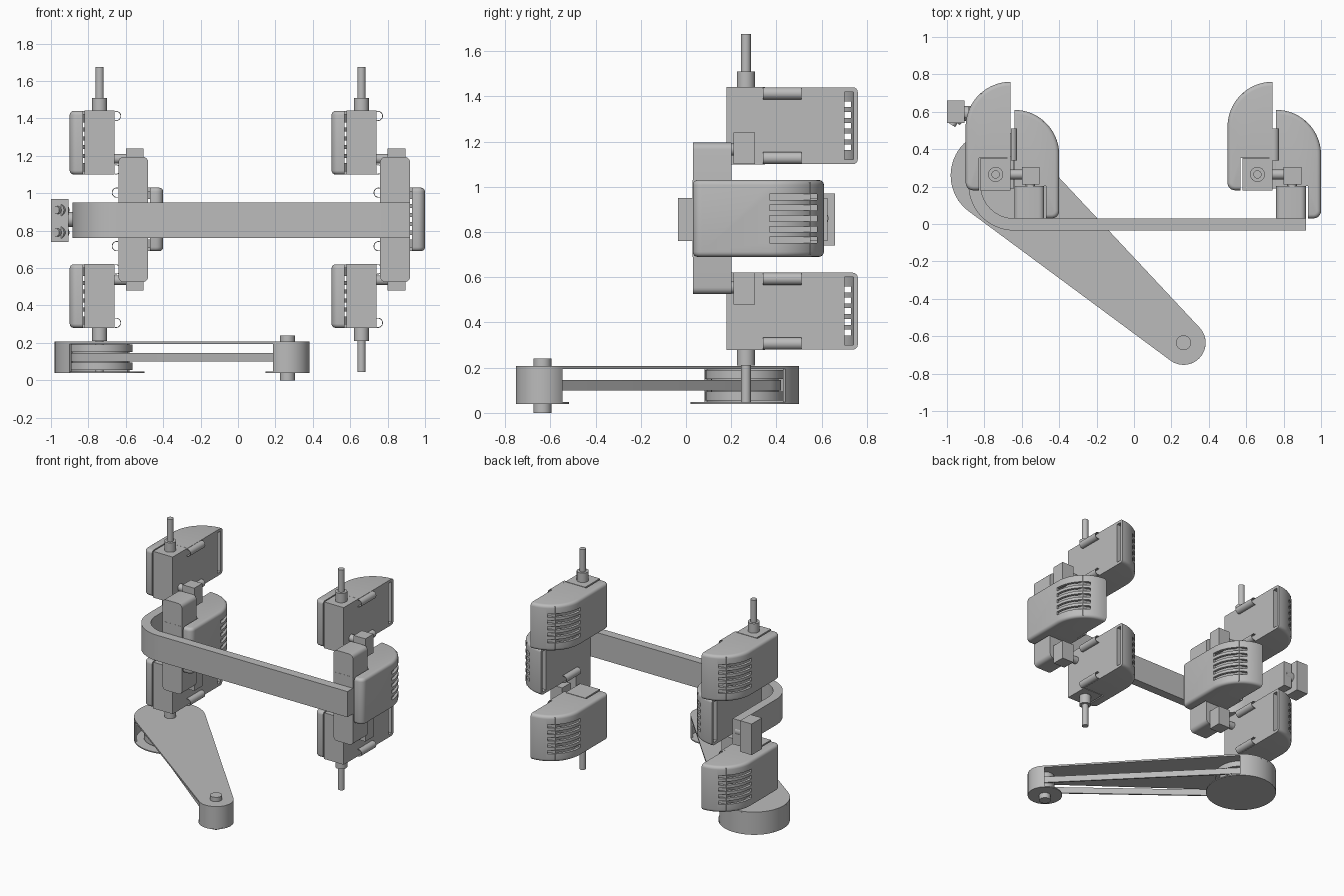
import bpy, bmesh, math
from math import pi, cos, sin
from mathutils import Vector, Matrix

cube = bpy.data.objects.get("Cube")
if cube:
    bpy.data.objects.remove(cube, do_unlink=True)

grey = bpy.data.materials.new("plain grey")
grey.use_nodes = True
grey.diffuse_color = (0.5, 0.5, 0.5, 1)
grey.node_tree.nodes["Principled BSDF"].inputs["Base Color"].default_value = (0.5, 0.5, 0.5, 1)


def place(name, mesh, matrix=None):
    ob = bpy.data.objects.new(name, mesh)
    bpy.context.scene.collection.objects.link(ob)
    if matrix:
        ob.matrix_world = matrix
    return ob


def finish(bm, name):
    bmesh.ops.recalc_face_normals(bm, faces=bm.faces)
    mesh = bpy.data.meshes.new(name)
    bm.to_mesh(mesh)
    bm.free()
    style(mesh)
    return mesh


def style(mesh):
    mesh.materials.clear()
    mesh.materials.append(grey)
    mesh.polygons.foreach_set("use_smooth", [True] * len(mesh.polygons))
    mesh.set_sharp_from_angle(angle=math.radians(32))


def prism(points, z0, z1):
    bm = bmesh.new()
    face = bm.faces.new([bm.verts.new((x, y, z0)) for x, y in points])
    geom = bmesh.ops.extrude_face_region(bm, geom=[face])["geom"]
    up = [g for g in geom if isinstance(g, bmesh.types.BMVert)]
    bmesh.ops.translate(bm, verts=up, vec=(0, 0, z1 - z0))
    return bm


def box(name, lo, hi, round_y=0):
    bm = prism([(lo[0], lo[1]), (hi[0], lo[1]), (hi[0], hi[1]), (lo[0], hi[1])], lo[2], hi[2])
    if round_y:
        along = [e for e in bm.edges if abs(e.verts[0].co.y - e.verts[1].co.y) > 0.01]
        bmesh.ops.bevel(bm, geom=along, offset=round_y, segments=5, profile=0.5, affect='EDGES')
    return finish(bm, name)


def rod(name, a, b, r):
    a, b = Vector(a), Vector(b)
    turn = (b - a).to_track_quat('Z', 'Y').to_matrix().to_4x4()
    bm = bmesh.new()
    bmesh.ops.create_cone(bm, cap_ends=True, segments=32, radius1=r, radius2=r,
                          depth=(b - a).length, matrix=Matrix.Translation((a + b) / 2) @ turn)
    return finish(bm, name)


def arc(cx, cy, r, a0, a1, n=16):
    return [(cx + r * cos(a0 + (a1 - a0) * i / n), cy + r * sin(a0 + (a1 - a0) * i / n))
            for i in range(n + 1)]


# ---- motor casing: hollow rounded shell, open on its flat side
def d_shape(inset, flat_x):
    r = 0.04 - inset / 2
    w = 0.24 - inset
    return ([(flat_x, inset)] + arc(w - r, inset + r, r, -pi / 2, 0, 6)
            + arc(0, 0.34, w, 0, pi / 2, 24) + ([(flat_x, 0.34 + w)] if flat_x else []))


bm = prism(d_shape(0, 0), -0.17, 0.17)
rim = [e for e in bm.edges
       if abs(e.verts[0].co.z - e.verts[1].co.z) < 1e-4
       and max(e.verts[0].co.x, e.verts[1].co.x) > 0.001]
bmesh.ops.bevel(bm, geom=rim, offset=0.022, segments=4, profile=0.5, affect='EDGES')
shell = place("shell_blank", finish(bm, "motor_casing"))

cutters = [finish(prism(d_shape(0.02, -0.02), -0.15, 0.15), "hollow"),
           box("gearbox_notch", (-0.02, -0.02, -0.2), (0.17, 0.173, 0.2))]
for i in range(-2, 3):
    z = i * 0.0475
    cutters.append(box("vent_slot", (0.02, 0.34, z - 0.013), (0.3, 0.55, z + 0.013)))
helpers = [shell]
for mesh in cutters:
    cutter = place("cutter", mesh)
    cutter.hide_render = True
    helpers.append(cutter)
    mod = shell.modifiers.new("cut", 'BOOLEAN')
    mod.operation = 'DIFFERENCE'
    mod.solver = 'EXACT'
    mod.object = cutter
deps = bpy.context.evaluated_depsgraph_get()
casing = bpy.data.meshes.new_from_object(shell.evaluated_get(deps))
style(casing)
for ob in helpers:
    bpy.data.objects.remove(ob, do_unlink=True)

# ---- other motor parts
core = box("motor_core", (0.002, 0.1, -0.16), (0.16, 0.52, 0.16))
lid = box("motor_lid", (0, 0.1, -0.167), (0.015, 0.52, 0.167))
gearbox = box("motor_gearbox", (0, -0.001, -0.171), (0.16, 0.17, 0.171))
clip_bm = prism(arc(-0.008, 0, 0.027, pi * 0.42, pi * 1.58)
                + arc(-0.008, 0, 0.023, pi * 1.58, pi * 0.42), -0.33, -0.16)
bmesh.ops.rotate(clip_bm, verts=clip_bm.verts, matrix=Matrix.Rotation(pi / 2, 3, 'X'))
clip = finish(clip_bm, "motor_clip")


def motor(name, matrix):
    for part, mesh in (("casing", casing), ("core", core), ("lid", lid), ("gearbox", gearbox)):
        place(f"{name}_{part}", mesh, matrix)
    for z in (-0.143, 0.143):
        place(f"{name}_clip", clip, matrix @ Matrix.Translation((0, 0, z)))


# ---- joint clusters: three motors, bracket, couplings and shafts
MID = 0.86
bracket = box("bracket", (0, 0, -0.335), (0.16, 0.172, 0.335), 0.03)
turned = Matrix.Rotation(pi, 4, 'Y')
for side, x in (("right", -0.64), ("left", 0.76)):
    base = Matrix.Translation((x, 0.03, MID))
    motor(f"{side}_middle_motor", base)
    place(f"{side}_bracket", bracket, base)
    for level, s in (("upper", 1), ("lower", -1)):
        name = f"{side}_{level}"
        motor(f"{name}_motor", Matrix.Translation((x - 0.02, 0.18, MID + s * 0.41)) @ turned)
        at = lambda px, py, dz: (x + px, py, MID + s * dz)
        z0, z1 = sorted((MID + s * 0.24, MID + s * 0.38))
        place(f"{name}_joint_block", box("joint_block", (x + 0.04, 0.21, z0), (x + 0.135, 0.305, z1)))
        place(f"{name}_joint_pin", rod("joint_pin", at(-0.03, 0.265, 0.325), at(0.05, 0.265, 0.325), 0.026))
        place(f"{name}_joint_stub", rod("joint_stub", at(0.085, 0.18, 0.305), at(0.085, 0.22, 0.305), 0.026))
        place(f"{name}_collar", rod("collar", at(-0.1, 0.265, 0.5), at(-0.1, 0.265, 0.65), 0.04))
        place(f"{name}_shaft", rod("shaft", at(-0.1, 0.265, 0.6), at(-0.1, 0.265, 0.815), 0.022))

# ---- crossbar bent round at one end
bar = ([(0.92, -0.035)] + arc(-0.64, 0.21, 0.245, -pi / 2, -pi, 20) + [(-0.885, 0.625), (-0.82, 0.625)]
       + arc(-0.64, 0.21, 0.18, -pi, -pi / 2, 20) + [(0.92, 0.03)])
place("crossbar", finish(prism(bar, 0.76, 0.95), "crossbar"))

# ---- end plug on the bent end, with two angled bolts
place("end_block", box("end_block", (-1.0, 0.54, 0.74), (-0.905, 0.66, 0.97)))
place("end_block_stub", rod("end_block_stub", (-0.92, 0.59, MID), (-0.84, 0.59, MID), 0.04))
for z in (0.79, 0.91):
    place("bolt_head", rod("bolt_head", (-0.93, 0.59, z), (-0.96, 0.55, z), 0.036))
    place("bolt_tip", rod("bolt_tip", (-0.95, 0.57, z), (-0.975, 0.53, z), 0.022))

# ---- belt drive between the lower shaft and the front spindle
BIG, SMALL = Vector((-0.74, 0.26)), Vector((0.265, -0.635))
span = SMALL - BIG
aim = math.atan2(span.y, span.x)


def hull(r_big, r_small):
    t = math.acos((r_big - r_small) / span.length)
    return (arc(*BIG, r_big, aim + t, aim + 2 * pi - t, 40)
            + arc(*SMALL, r_small, aim - t, aim + t, 24))


place("drive_top_plate", finish(prism(hull(0.24, 0.118), 0.195, 0.208), "top_plate"))
for name, c, r, start in (("pulley", BIG, 0.24, aim + pi / 2), ("spindle", SMALL, 0.118, aim - pi / 2)):
    wall = arc(*c, r, start, start + pi, 32) + arc(*c, r - 0.015, start + pi, start, 32)
    place(f"{name}_housing_wall", finish(prism(wall, 0.04, 0.2), "housing_wall"))
    place(f"{name}_bottom_plate", finish(prism(arc(*c, r, 0, 2 * pi, 64)[:-1], 0.04, 0.048), "bottom_plate"))

for name, c, r, z0, z1 in (("pulley_lower_flange", BIG, 0.175, 0.055, 0.095),
                           ("pulley_groove", BIG, 0.15, 0.06, 0.185),
                           ("pulley_upper_flange", BIG, 0.175, 0.15, 0.19),
                           ("spindle_roller", SMALL, 0.065, 0.06, 0.19),
                           ("spindle", SMALL, 0.04, 0.0, 0.24)):
    place(name, rod(name, (*c, z0), (*c, z1), r))

# Belt: closed ribbon of four walls
bm = bmesh.new()
loops = [[bm.verts.new((x, y, z)) for x, y in hull(rb, rs)]
         for rb, rs, z in ((0.16, 0.075, 0.1), (0.16, 0.075, 0.145), (0.15, 0.065, 0.145), (0.15, 0.065, 0.1))]
count = len(loops[0])
for k in range(4):
    a, b = loops[k], loops[(k + 1) % 4]
    for i in range(count):
        j = (i + 1) % count
        bm.faces.new((a[i], a[j], b[j], b[i]))
place("drive_belt", finish(bm, "drive_belt"))
